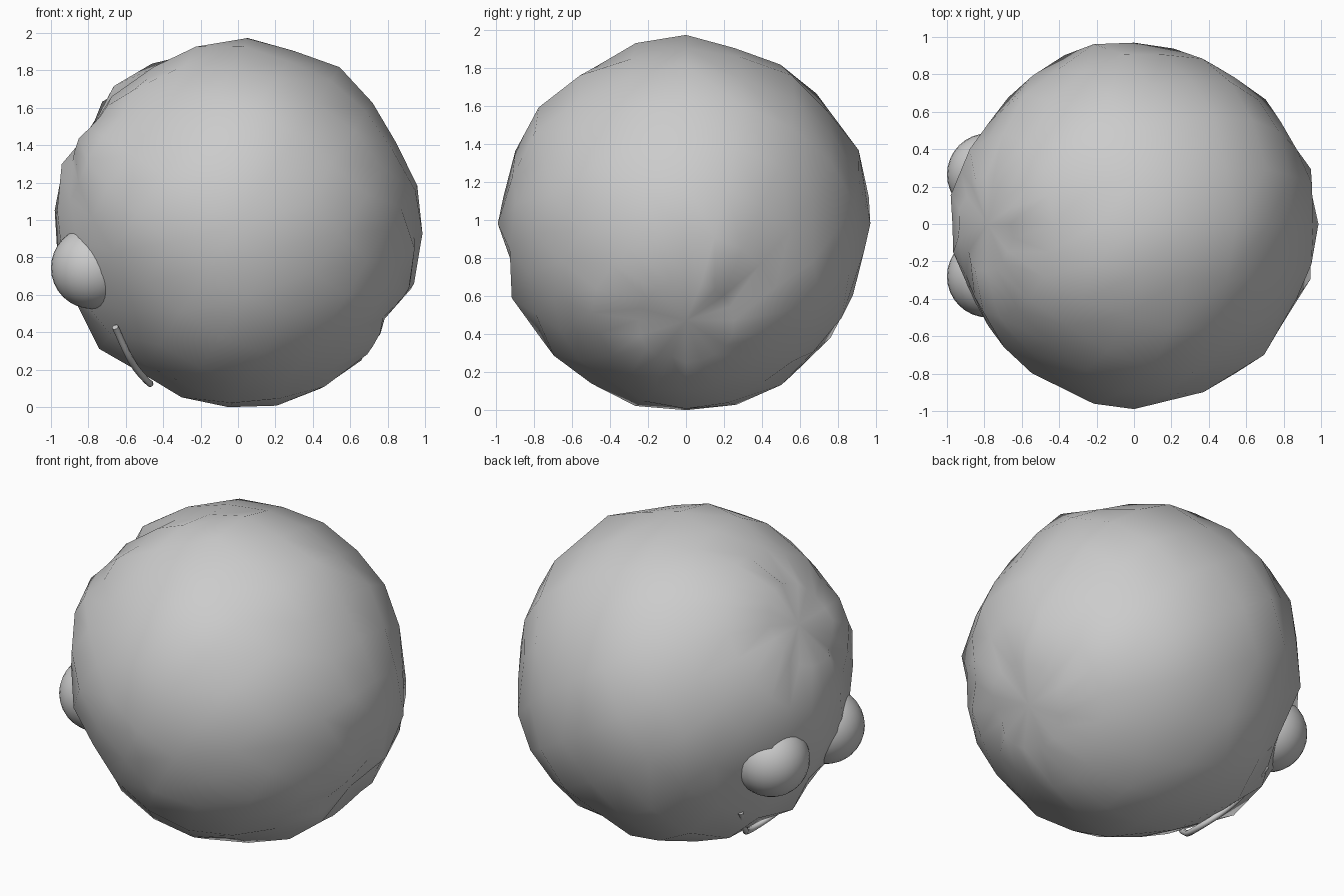
import bpy, bmesh, random
from math import radians, exp
from mathutils import Matrix, Vector

if "Cube" in bpy.data.objects:
    bpy.data.objects.remove(bpy.data.objects["Cube"])

random.seed(11)
CENTRE = Vector((0, 0, 0.98))
DENTS = [Vector((-0.70, s * 0.52, -0.36)).normalized() for s in (1, -1)]


def sphere(name, centre, radius, segs, rings, tilt=0.0, rough=0.0):
    turn = Matrix.Rotation(radians(tilt), 4, 'Y')
    bm = bmesh.new()
    bmesh.ops.create_uvsphere(bm, u_segments=segs, v_segments=rings, radius=radius)
    for v in bm.verts:
        d = v.co.normalized()
        if rough:
            # crumpled surface, with a pucker at both poles
            v.co *= 1 + random.uniform(-rough, rough)
            if abs(d.z) > 0.999:
                v.co = d * radius * 0.96
            # hollows beside the eyes
            w = turn @ d
            v.co *= 1 - sum(0.065 * exp(-((w - c).length / 0.26) ** 2) for c in DENTS)
    bm.transform(Matrix.Translation(centre) @ turn)
    for v in bm.verts:
        v.co.z = max(v.co.z, 0)
    for f in bm.faces:
        f.smooth = True
    me = bpy.data.meshes.new(name)
    bm.to_mesh(me)
    bm.free()
    ob = bpy.data.objects.new(name, me)
    bpy.context.collection.objects.link(ob)
    return ob


# Crumpled round body, its poles tilted sideways
sphere("body", CENTRE, 0.973, 20, 12, tilt=-57, rough=0.027)

# Bulging eyes on the left side
for name, y in (("eye_back", 0.265), ("eye_front", -0.28)):
    sphere(name, Vector((-0.78, y, 0.745)), 0.22, 32, 16)

# Thin curved smile below the eyes
cu = bpy.data.curves.new("mouth", 'CURVE')
cu.dimensions = '3D'
cu.bevel_depth = 0.018
cu.bevel_resolution = 2
cu.use_fill_caps = True
sp = cu.splines.new('BEZIER')
pts = [(-0.63, 0.38, 0.45), (-0.56, 0.22, 0.23), (-0.47, 0, 0.125),
       (-0.56, -0.22, 0.23), (-0.63, -0.38, 0.45)]
sp.bezier_points.add(len(pts) - 1)
for bp, p in zip(sp.bezier_points, pts):
    d = Vector(p) - CENTRE
    bp.co = CENTRE + d.normalized() * max(d.length, 0.945)
    bp.handle_left_type = bp.handle_right_type = 'AUTO'
bpy.context.collection.objects.link(bpy.data.objects.new("mouth", cu))
